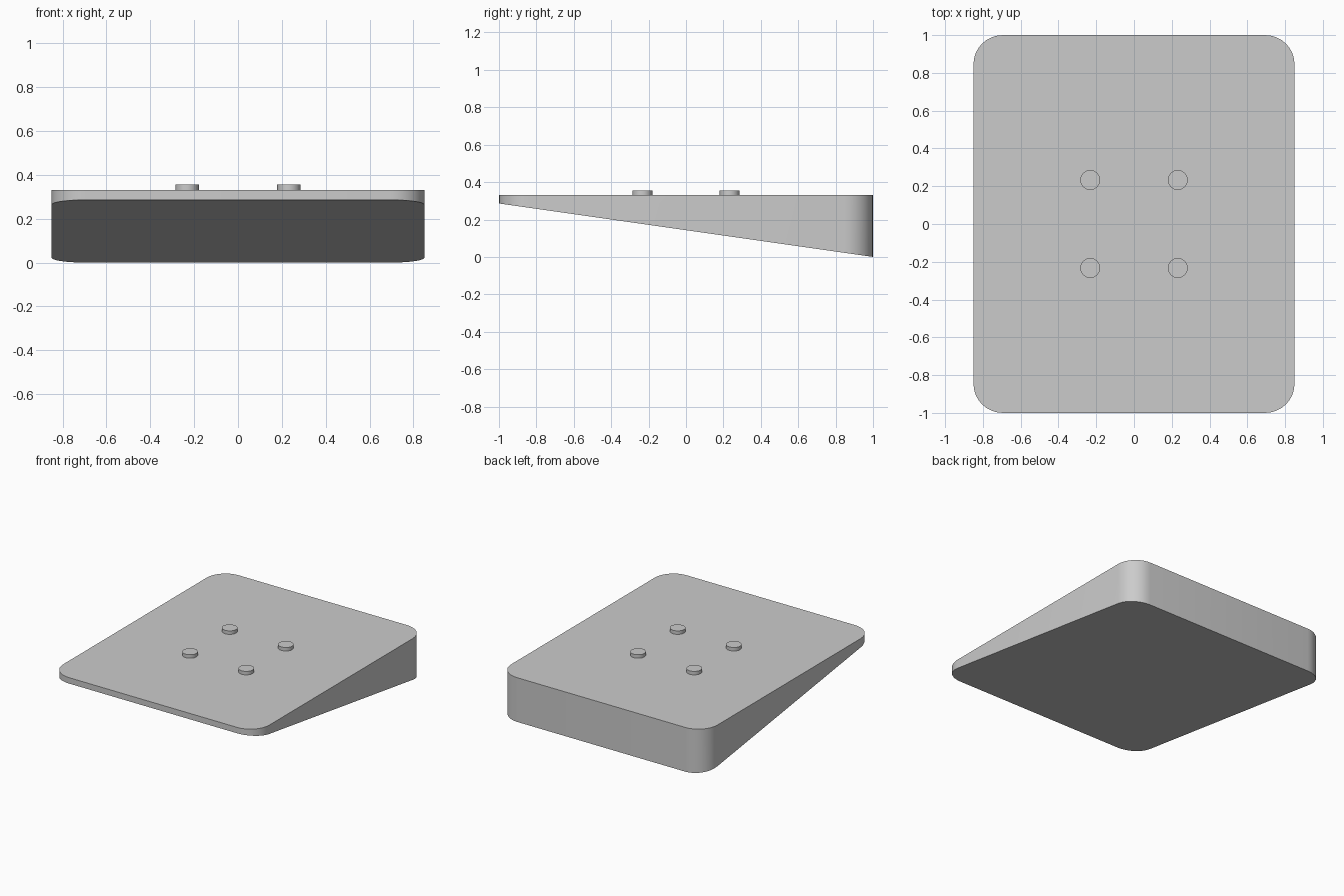
import bpy, bmesh
from math import sin, cos, pi

if "Cube" in bpy.data.objects:
    bpy.data.objects.remove(bpy.data.objects["Cube"])

HALF_X, HALF_Y, RADIUS, SEGMENTS = 0.85, 1.0, 0.155, 8
TOP, FRONT_Z = 0.33, 0.286


def add_prism(name, outline, bottom, top):
    """Close an outline between a flat top and a bottom height function."""
    bm = bmesh.new()
    lo = [bm.verts.new((x, y, bottom(y))) for x, y in outline]
    hi = [bm.verts.new((x, y, top)) for x, y in outline]
    n = len(outline)
    bm.faces.new(hi)
    bm.faces.new(lo[::-1])
    for i in range(n):
        j = (i + 1) % n
        bm.faces.new((lo[i], lo[j], hi[j], hi[i]))
    mesh = bpy.data.meshes.new(name)
    bm.to_mesh(mesh)
    bm.free()
    obj = bpy.data.objects.new(name, mesh)
    bpy.context.collection.objects.link(obj)
    return obj


# Wedge plate: rounded rectangle with a sloping underside
outline = []
for corner, (sx, sy) in enumerate([(1, 1), (-1, 1), (-1, -1), (1, -1)]):
    for i in range(SEGMENTS + 1):
        a = (corner + i / SEGMENTS) * pi / 2
        outline.append((sx * (HALF_X - RADIUS) + RADIUS * cos(a),
                        sy * (HALF_Y - RADIUS) + RADIUS * sin(a)))
add_prism("wedge_plate", outline, lambda y: FRONT_Z * (1 - y) / 2, TOP)

# Four round locating pegs on the top face
for side, sx in (("left", -1), ("right", 1)):
    for end, sy in (("front", -1), ("back", 1)):
        circle = [(sx * 0.232 + 0.053 * cos(i * pi / 8),
                   sy * 0.233 + 0.053 * sin(i * pi / 8)) for i in range(16)]
        add_prism(f"peg_{end}_{side}", circle, lambda y: TOP, 0.356)

# Smooth the gentle corner facets, keep rims sharp
for obj in bpy.context.collection.objects:
    obj.select_set(True)
    bpy.context.view_layer.objects.active = obj
bpy.ops.object.shade_smooth_by_angle()
